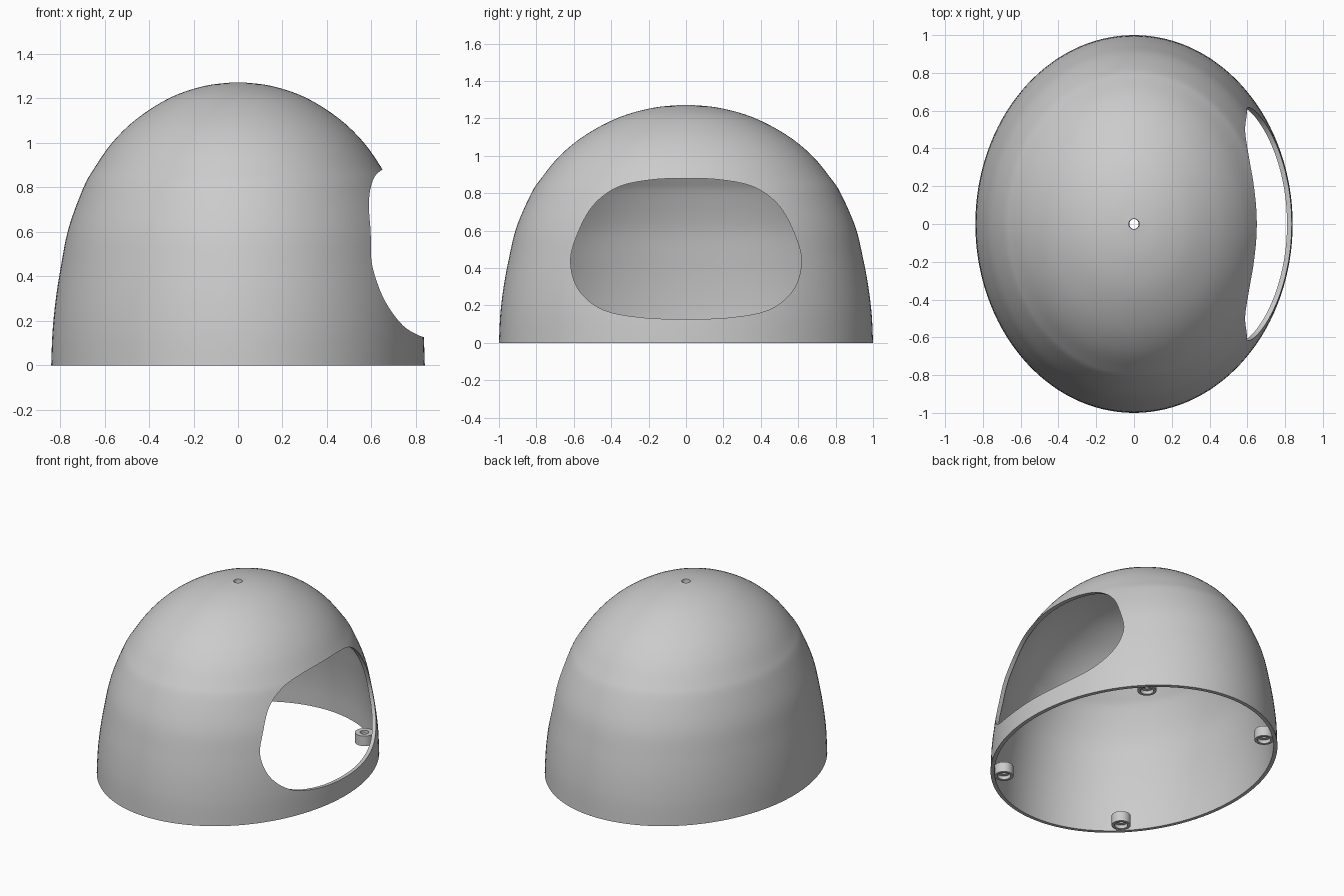
import bpy, bmesh
from math import cos, sin, tau, radians
from mathutils import Vector

if "Cube" in bpy.data.objects:
    bpy.data.objects.remove(bpy.data.objects["Cube"])

WIDTH, DEPTH, WALL = 0.84, 1.0, 0.025

grey = bpy.data.materials.new("plain grey")
grey.use_nodes = True
grey.diffuse_color = (0.6, 0.6, 0.6, 1)
grey.node_tree.nodes["Principled BSDF"].inputs["Base Color"].default_value = (0.6, 0.6, 0.6, 1)


def smooth_path(points, steps, closed=False):
    """Catmull-Rom curve through 2D points."""
    pts = [Vector(p) for p in points]
    n = len(pts)
    pick = (lambda i: pts[i % n]) if closed else (lambda i: pts[max(0, min(n - 1, i))])
    path = []
    for i in range(n if closed else n - 1):
        a, b, c, d = (pick(i + k) for k in (-1, 0, 1, 2))
        for s in range(steps):
            t = s / steps
            path.append(0.5 * (2 * b + (c - a) * t + (2 * a - 5 * b + 4 * c - d) * t * t
                               + (3 * b - a - 3 * c + d) * t ** 3))
    return path if closed else path + [pts[-1]]


def lathe(name, profile, sides, sx=1, sy=1, closed=False):
    """Revolve an (r, z) profile around z, stretched to an ellipse."""
    bm = bmesh.new()
    rings = [[bm.verts.new((r * sx * cos(tau * i / sides), r * sy * sin(tau * i / sides), z))
              for i in range(sides)] for r, z in profile]
    pairs = list(zip(rings, rings[1:])) + ([(rings[-1], rings[0])] if closed else [])
    for low, high in pairs:
        for i in range(sides):
            j = (i + 1) % sides
            bm.faces.new((low[i], low[j], high[j], high[i]))
    return finish(name, bm)


def finish(name, bm):
    mesh = bpy.data.meshes.new(name)
    bm.to_mesh(mesh)
    bm.free()
    mesh.materials.append(grey)
    obj = bpy.data.objects.new(name, mesh)
    bpy.context.collection.objects.link(obj)
    return obj


def activate(obj):
    bpy.ops.object.select_all(action="DESELECT")
    obj.select_set(True)
    bpy.context.view_layer.objects.active = obj


# Domed shell with a small hole at the crown
profile = smooth_path([(1, 0), (0.993, 0.15), (0.975, 0.3), (0.947, 0.45), (0.906, 0.62),
                       (0.827, 0.8), (0.774, 0.88), (0.675, 1.0), (0.54, 1.11),
                       (0.36, 1.205), (0.18, 1.256), (0.028, 1.272)], 4)
shell = lathe("dome_shell", profile, 128, WIDTH, DEPTH)
# Keep the crown hole round
for v in shell.data.vertices:
    if v.co.z > 1.2715:
        v.co.x /= WIDTH
wall = shell.modifiers.new("wall", "SOLIDIFY")
wall.thickness = WALL
wall.offset = -1

# Rounded window outline, mirrored front to back and pushed through the +x wall
half = [(0.2, 0.87), (0.37, 0.83), (0.5, 0.73), (0.585, 0.57), (0.617, 0.43),
        (0.575, 0.285), (0.45, 0.18), (0.25, 0.137)]
outline = [(0, 0.88)] + half + [(0, 0.127)] + [(-y, z) for y, z in reversed(half)]
bm = bmesh.new()
face = bm.faces.new([bm.verts.new((0.3, y, z)) for y, z in smooth_path(outline, 6, True)])
extruded = bmesh.ops.extrude_face_region(bm, geom=[face])["geom"]
bmesh.ops.translate(bm, vec=(1, 0, 0), verts=[g for g in extruded if isinstance(g, bmesh.types.BMVert)])
bmesh.ops.recalc_face_normals(bm, faces=bm.faces)
cutter = finish("window_cutter", bm)
cutter.hide_render = True
window = shell.modifiers.new("window", "BOOLEAN")
window.operation = "DIFFERENCE"
window.solver = "EXACT"
window.object = cutter

activate(shell)
for name in ("wall", "window"):
    bpy.ops.object.modifier_apply(modifier=name)
bpy.data.objects.remove(cutter)
bpy.ops.object.shade_smooth_by_angle(angle=radians(35))

# Four screw bosses inside the rim, each with a bore and a recess underneath
boss_profile = [(0.06, 0), (0.06, 0.07), (0.028, 0.07), (0.028, 0.05),
                (0.016, 0.05), (0.016, 0.025), (0.042, 0.025), (0.042, 0)]
for x_side, x_name in ((1, "left"), (-1, "right")):
    for y_side, y_name in ((-1, "front"), (1, "back")):
        boss = lathe(f"{y_name}_{x_name}_screw_boss", boss_profile, 32, closed=True)
        boss.location = (0.485 * x_side, 0.705 * y_side, 0.005)
        activate(boss)
        bpy.ops.object.shade_smooth_by_angle(angle=radians(35))
